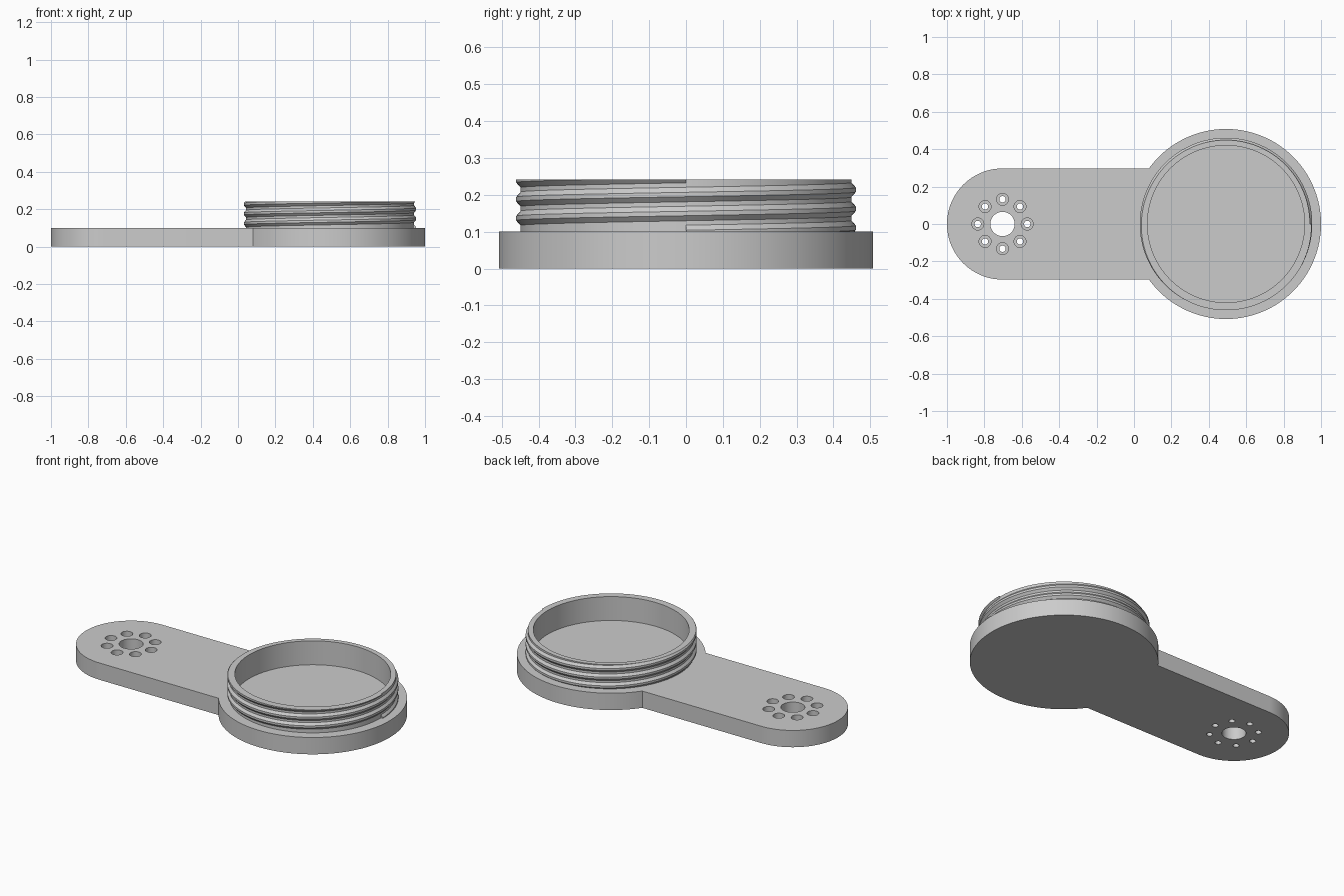
import bpy, bmesh
from math import pi, cos, sin, asin

cube = bpy.data.objects.get("Cube")
if cube:
    bpy.data.objects.remove(cube)

# Main dimensions
DISC_X, DISC_R = 0.492, 0.508
ARM_X, ARM_R = -0.703, 0.297
PLATE_TOP, RIM_TOP = 0.1, 0.242
BORE_R, WALL_R, CREST_R = 0.42, 0.449, 0.461
PITCH, TURNS = 0.0515, 3

grey = bpy.data.materials.new("plain grey")
grey.use_nodes = True
colour = (0.6, 0.6, 0.6, 1)
grey.diffuse_color = colour
grey.node_tree.nodes["Principled BSDF"].inputs["Base Color"].default_value = colour


def arc(cx, cy, r, a0, a1, n):
    """Points along an arc, both ends included."""
    return [(cx + r * cos(a0 + (a1 - a0) * i / n),
             cy + r * sin(a0 + (a1 - a0) * i / n)) for i in range(n + 1)]


def circle(cx, cy, r, n):
    return arc(cx, cy, r, 0, 2 * pi, n)[:-1]


def ring_loop(bm, points, z):
    """Closed loop of edges at height z."""
    verts = [bm.verts.new((x, y, z)) for x, y in points]
    for a, b in zip(verts, verts[1:] + verts[:1]):
        bm.edges.new((a, b))
    return verts


def bridge(bm, low, high):
    n = len(low)
    for i in range(n):
        j = (i + 1) % n
        bm.faces.new((low[i], low[j], high[j], high[i]))


def fill(bm, loops, up):
    """Flat face bounded by an outline and its holes."""
    edges = [bm.edges.get((a, b)) for lp in loops for a, b in zip(lp, lp[1:] + lp[:1])]
    bmesh.ops.triangle_fill(bm, edges=edges, use_beauty=True, normal=(0, 0, up))


def finish(bm, name):
    bmesh.ops.recalc_face_normals(bm, faces=bm.faces[:])
    mesh = bpy.data.meshes.new(name)
    bm.to_mesh(mesh)
    bm.free()
    obj = bpy.data.objects.new(name, mesh)
    bpy.context.collection.objects.link(obj)
    mesh.materials.append(grey)
    bpy.ops.object.select_all(action="DESELECT")
    obj.select_set(True)
    bpy.context.view_layer.objects.active = obj
    bpy.ops.object.shade_smooth_by_angle(angle=pi / 6)
    return obj


# Base plate: disc and round-ended arm in one outline
bm = bmesh.new()
joint = asin(ARM_R / DISC_R)
outline = (arc(DISC_X, 0, DISC_R, joint - pi, pi - joint, 128)
           + arc(ARM_X, 0, ARM_R, pi / 2, 3 * pi / 2, 64))
bottom = [ring_loop(bm, outline, 0)]
top = [ring_loop(bm, outline, PLATE_TOP)]
bridge(bm, bottom[0], top[0])

# Central through hole
hub = circle(ARM_X, 0, 0.065, 48)
bottom.append(ring_loop(bm, hub, 0))
top.append(ring_loop(bm, hub, PLATE_TOP))
bridge(bm, bottom[-1], top[-1])

# Eight counterbored screw holes
for k in range(8):
    a = k * pi / 4
    cx, cy = ARM_X + 0.132 * cos(a), 0.132 * sin(a)
    small, large = circle(cx, cy, 0.017, 24), circle(cx, cy, 0.032, 24)
    steps = [ring_loop(bm, p, z) for p, z in
             ((small, 0), (small, 0.05), (large, 0.05), (large, PLATE_TOP))]
    for low, high in zip(steps, steps[1:]):
        bridge(bm, low, high)
    bottom.append(steps[0])
    top.append(steps[-1])
fill(bm, bottom, -1)
fill(bm, top, 1)
finish(bm, "base_plate")

# Upright collar standing on the disc
bm = bmesh.new()
loops = [ring_loop(bm, circle(DISC_X, 0, r, 128), z) for r, z in
         ((BORE_R, PLATE_TOP), (BORE_R, RIM_TOP), (WALL_R, RIM_TOP), (WALL_R, PLATE_TOP))]
for low, high in zip(loops, loops[1:]):
    bridge(bm, low, high)
finish(bm, "collar")

# Helical thread around the collar, trimmed flush with plate and rim
bm = bmesh.new()
root = WALL_R - 0.002
section = [(root, -0.022), (CREST_R, -0.006), (CREST_R, 0.006), (root, 0.022)]
STEPS = 128
previous = None
for i in range(TURNS * STEPS + 1):
    a = 2 * pi * i / STEPS
    z = 0.098 + PITCH * i / STEPS
    current = [bm.verts.new((DISC_X + r * cos(a), r * sin(a), z + dz)) for r, dz in section]
    if previous:
        bridge(bm, previous, current)
    else:
        bm.faces.new(current)
    previous = current
bm.faces.new(previous)
for height, up in ((PLATE_TOP, -1), (RIM_TOP, 1)):
    cut = bmesh.ops.bisect_plane(bm, geom=bm.verts[:] + bm.edges[:] + bm.faces[:],
                                 plane_co=(0, 0, height), plane_no=(0, 0, up),
                                 clear_outer=True)
    edges = [e for e in cut["geom_cut"] if isinstance(e, bmesh.types.BMEdge)]
    bmesh.ops.triangle_fill(bm, edges=edges, use_beauty=True, normal=(0, 0, up))
finish(bm, "screw_thread")
